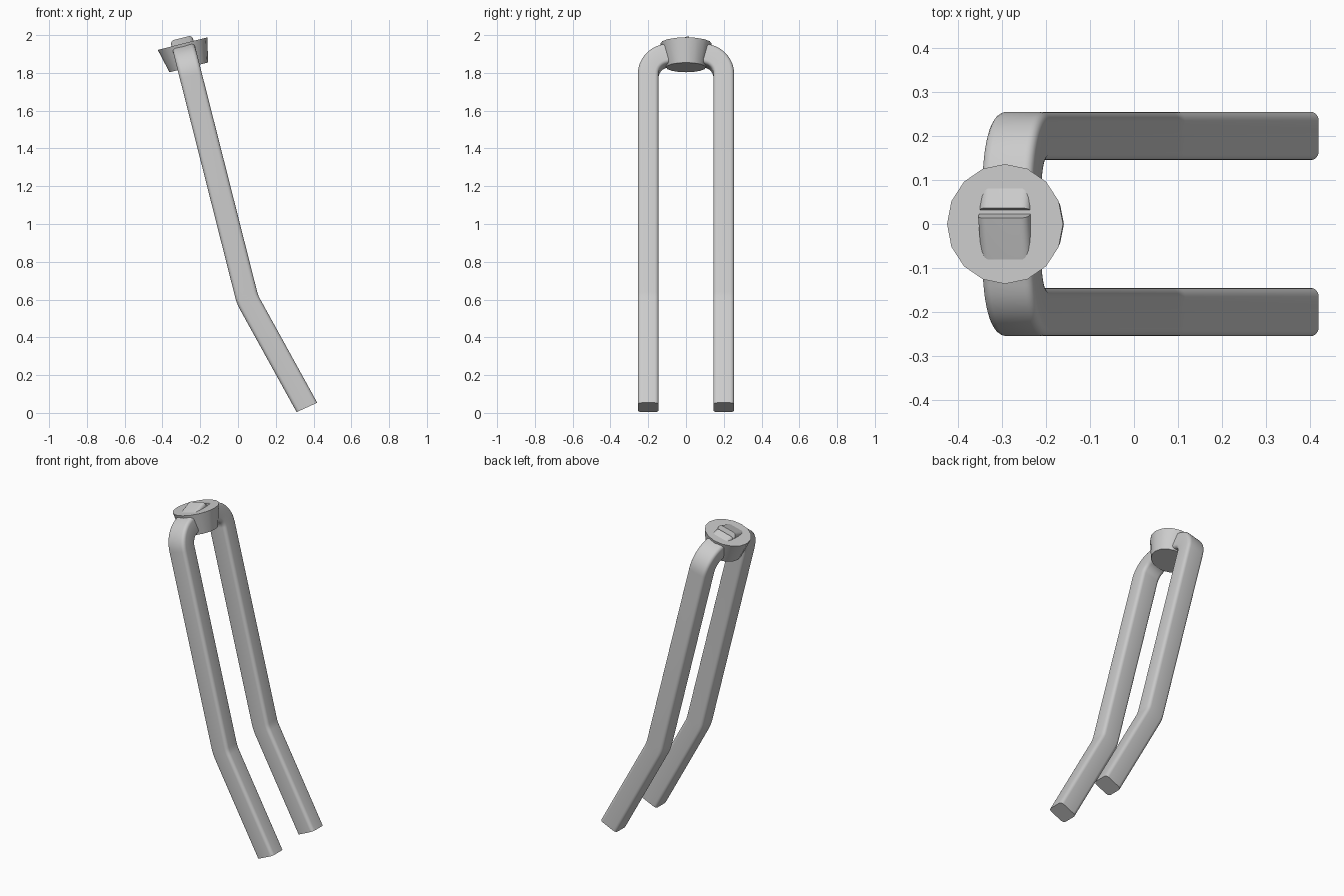
import bpy, bmesh
from math import sin, cos, pi, tan, atan2, radians
from mathutils import Vector, Matrix

if "Cube" in bpy.data.objects:
    bpy.data.objects.remove(bpy.data.objects["Cube"])

HUB = Vector((-0.293, 0, 1.955))          # centre of the cap's upper face
KINK = Vector((0.05, 0, 0.60))
FOOT = Vector((0.365, 0, 0.029))
UP = (HUB - KINK).normalized()            # direction of the upper legs
SIDE = Vector((UP.z, 0, -UP.x))           # in-plane thickness direction


def smooth(obj, angle=35):
    bpy.ops.object.select_all(action='DESELECT')
    obj.select_set(True)
    bpy.context.view_layer.objects.active = obj
    bpy.ops.object.shade_smooth_by_angle(angle=radians(angle))


def make_object(name, bm):
    bmesh.ops.recalc_face_normals(bm, faces=bm.faces)
    mesh = bpy.data.meshes.new(name)
    bm.to_mesh(mesh)
    bm.free()
    obj = bpy.data.objects.new(name, mesh)
    bpy.context.collection.objects.link(obj)
    smooth(obj)
    return obj


def fillet(a, corner, b, radius, steps):
    """Points and tangents of a round bend at a corner."""
    t0, t1 = (corner - a).normalized(), (b - corner).normalized()
    turn = t0.angle(t1)
    start = corner - t0 * radius * tan(turn / 2)
    inward = (t1 - t0 * t0.dot(t1)).normalized()
    out = []
    for i in range(steps + 1):
        w = turn * i / steps
        out.append((start + t0 * radius * sin(w) + inward * radius * (1 - cos(w)),
                    t0 * cos(w) + inward * sin(w)))
    return out


def rounded_section(w, h, r, steps=4):
    pts = []
    for k, (sx, sy) in enumerate(((1, 1), (-1, 1), (-1, -1), (1, -1))):
        for i in range(steps + 1):
            ang = pi / 2 * (k + i / steps)
            pts.append((sx * (w / 2 - r) + r * cos(ang), sy * (h / 2 - r) + r * sin(ang)))
    return pts


def leg(name, side, end_y):
    """One bent bar: foot, knee, shoulder, then sloping in to the hub."""
    off = Vector((0, side * 0.2, 0))
    slope = 0.32

    def arm(y):                            # centreline of the sloping arm
        return HUB + UP * (-0.058 + (0.082 - y) * slope) + Vector((0, side * y, 0))

    foot, knee, shoulder, tip = FOOT + off, KINK + off, arm(0.2), arm(end_y)
    cut = radians(24.4)
    path = [(foot, Vector((-sin(cut), 0, cos(cut))))]
    path += fillet(foot, knee, shoulder, 0.22, 4)
    path += fillet(knee, shoulder, tip, 0.11, 10)
    path.append((tip, (tip - shoulder).normalized()))

    bm = bmesh.new()
    section = rounded_section(0.11, 0.12, 0.02)
    rings = []
    for i, (p, t) in enumerate(path):
        b = Vector((t.z, 0, -t.x)).normalized() if i < 6 else SIDE
        a = t.cross(b).normalized()
        rings.append([bm.verts.new(p + a * u + b * v) for u, v in section])
    n = len(section)
    for r0, r1 in zip(rings, rings[1:]):
        for j in range(n):
            bm.faces.new((r0[j], r0[(j + 1) % n], r1[(j + 1) % n], r1[j]))
    bm.faces.new(rings[0])
    bm.faces.new(rings[-1])
    return make_object(name, bm)


# Pair of legs; one arm overlaps the other inside the cap
leg("near_leg", -1, -0.03)
leg("far_leg", 1, 0.02)

# Tapered round cap at the top, tilted with the legs
bm = bmesh.new()
depth = 0.13
tilt = Matrix.Rotation(atan2(UP.x, UP.z), 4, 'Y')
bmesh.ops.create_cone(bm, cap_ends=True, segments=16, radius1=0.105, radius2=0.136,
                      depth=depth, matrix=Matrix.Translation(HUB - UP * depth / 2) @ tilt)
make_object("top_cap", bm)
